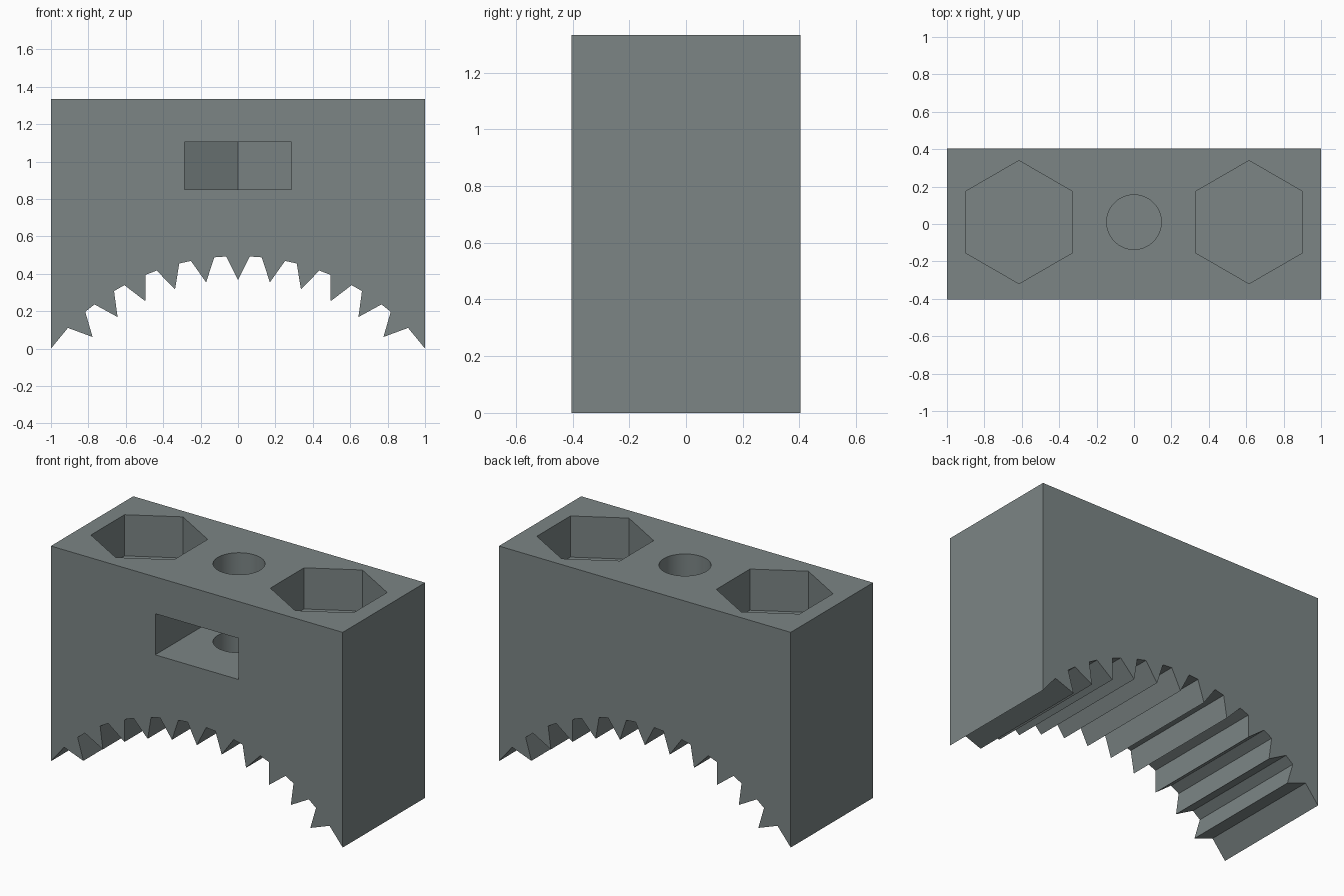
import bpy, bmesh, math

if "Cube" in bpy.data.objects:
    bpy.data.objects.remove(bpy.data.objects["Cube"])

H, D = 1.333, 0.403          # block height, half depth
CY = 0.01                    # pockets sit slightly behind the middle
R_TIP, R_ROOT, CZ = 1.143, 1.27, -0.776
PITCH = math.radians(360 / 42)

grey = bpy.data.materials.new("slate grey")
grey.diffuse_color = (0.20, 0.235, 0.235, 1)
grey.use_nodes = True
grey.node_tree.nodes["Principled BSDF"].inputs["Base Color"].default_value = grey.diffuse_color


def prism(name, pts, axis, lo, hi):
    """Extrude a closed outline along y (outline in x,z) or z (outline in x,y)."""
    place = (lambda p, t: (p[0], t, p[1])) if axis == 'y' else (lambda p, t: (p[0], p[1], t))
    bm = bmesh.new()
    a = [bm.verts.new(place(p, lo)) for p in pts]
    b = [bm.verts.new(place(p, hi)) for p in pts]
    bm.faces.new(a)
    bm.faces.new(b)
    for i in range(len(pts)):
        j = (i + 1) % len(pts)
        bm.faces.new((a[i], a[j], b[j], b[i]))
    bmesh.ops.recalc_face_normals(bm, faces=bm.faces[:])
    me = bpy.data.meshes.new(name)
    bm.to_mesh(me)
    bm.free()
    ob = bpy.data.objects.new(name, me)
    bpy.context.collection.objects.link(ob)
    me.materials.append(grey)
    return ob


def ring(cx, cy, r, n):
    return [(cx + r * math.sin(math.tau * i / n), cy + r * math.cos(math.tau * i / n))
            for i in range(n)]


def polar(r, a):
    return (r * math.sin(a), CZ + r * math.cos(a))


# Block with a toothed arch along its underside
half = []
for k in range(6):
    half.append(polar(R_TIP, k * PITCH))
    half.append(polar(R_ROOT, (k + 0.335) * PITCH))
    if k < 5:
        half.append(polar(R_ROOT, (k + 0.67) * PITCH))
half.append((1, 0))
left = [(-x, z) for x, z in reversed(half[1:])]
block = prism("toothed_block", left + half + [(1, H), (-1, H)], 'y', -D, D)

# Cutters: two hex pockets, a bolt hole, and a nut slot open at the front
R_HEX = 0.329
cutters = [prism("hex_pocket_cutter", ring(s * 0.615, CY, R_HEX, 6), 'z', H - 0.255, H + 0.1)
           for s in (-1, 1)]
cutters.append(prism("bolt_hole_cutter", ring(0, CY, 0.146, 64), 'z', 0.6, H + 0.1))
w = R_HEX * math.cos(math.pi / 6)
slot = [(-w, -D - 0.1), (w, -D - 0.1), (w, CY + R_HEX / 2), (0, CY + R_HEX), (-w, CY + R_HEX / 2)]
cutters.append(prism("nut_slot_cutter", slot, 'z', 0.85, 1.105))

bpy.context.view_layer.objects.active = block
block.select_set(True)
for c in cutters:
    mod = block.modifiers.new(c.name, 'BOOLEAN')
    mod.operation = 'DIFFERENCE'
    mod.solver = 'EXACT'
    mod.object = c
    bpy.ops.object.modifier_apply(modifier=mod.name)
for c in cutters:
    bpy.data.objects.remove(c, do_unlink=True)

# Smooth the round hole only, keep every other edge crisp
bpy.ops.object.shade_smooth_by_angle(angle=math.radians(12))
